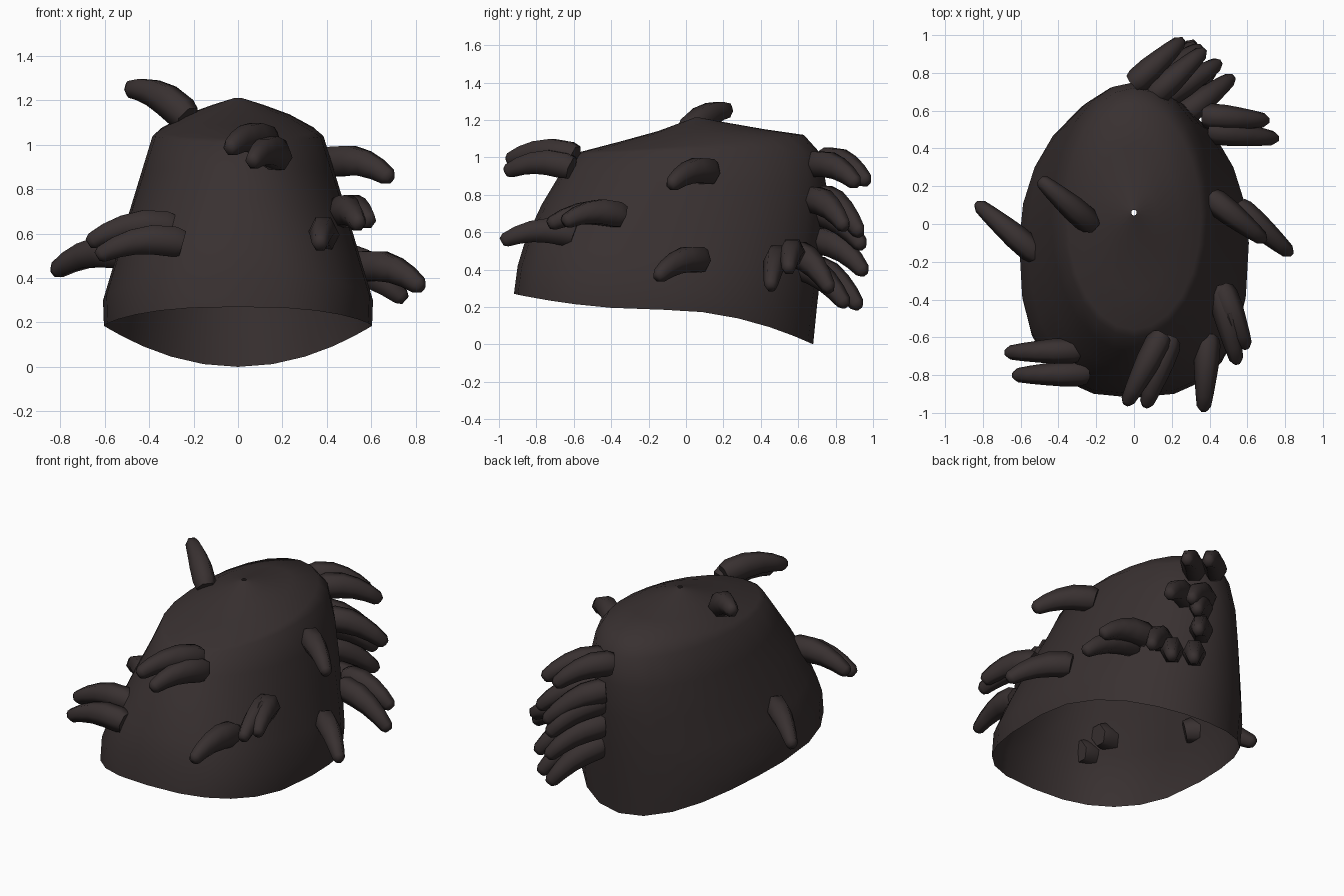
import bpy, bmesh, math
from mathutils import Vector

if "Cube" in bpy.data.objects:
    bpy.data.objects.remove(bpy.data.objects["Cube"])

mat = bpy.data.materials.new("dark_brown")
mat.diffuse_color = (0.040, 0.030, 0.030, 1)
mat.use_nodes = True
mat.node_tree.nodes["Principled BSDF"].inputs["Base Color"].default_value = mat.diffuse_color


def finish(bm, name, angle):
    bmesh.ops.recalc_face_normals(bm, faces=bm.faces)
    me = bpy.data.meshes.new(name)
    bm.to_mesh(me)
    bm.free()
    ob = bpy.data.objects.new(name, me)
    bpy.context.collection.objects.link(ob)
    me.materials.append(mat)
    bpy.ops.object.select_all(action='DESELECT')
    ob.select_set(True)
    bpy.context.view_layer.objects.active = ob
    bpy.ops.object.shade_smooth_by_angle(angle=math.radians(angle))
    return ob


def bridge(bm, a, b):
    n = len(a)
    for i in range(n):
        bm.faces.new((a[i], a[(i + 1) % n], b[(i + 1) % n], b[i]))


# Shell: tilted oval rings, open below and with a pinhole on top
# (front y, front z, back y, back z, half width, side z, front squareness, tilt curve)
RINGS = [
    (-.92, .27, .68, .00, .604, .185, 2.6, 1),
    (-.90, .42, .70, .20, .608, .30, 2.6, .7),
    (-.855, .57, .725, .42, .56, .46, 2.45, .4),
    (-.77, .75, .745, .65, .495, .68, 2.2, 0),
    (-.68, .90, .75, .85, .44, .86, 2.05, 0),
    (-.60, 1.01, .72, 1.02, .385, 1.04, 2, 0),
    (-.56, 1.03, .63, 1.12, .355, 1.065, 2, 0),
    (-.35, 1.085, .42, 1.15, .24, 1.13, 2, 0),
    (-.15, 1.14, .22, 1.185, .12, 1.175, 2, 0),
    (.045, 1.212, .075, 1.212, .014, 1.212, 2, 0),
]
bm = bmesh.new()
prev = None
for yf, zf, yb, zb, w, zs, p, bend in RINGS:
    ring = []
    for i in range(24):
        a = math.tau * i / 24
        s, c = math.sin(a), math.cos(a)   # c = 1 at the back
        if c < -.01:                      # squarer front half
            s = math.copysign(abs(s) ** (2 / p), s)
            c = -abs(c) ** (2 / p)
        y = (yf + yb) / 2 + c * (yb - yf) / 2
        tilt = c * (1 - bend) + c * abs(c) * bend
        z = zs + tilt * (zb - zf) / 2 + c * c * ((zf + zb) / 2 - zs)
        ring.append(bm.verts.new((w * s, y, z)))
    if prev:
        bridge(bm, prev, ring)
    prev = ring
finish(bm, "shell", 60)


# Tufts: six-sided tapering horns that arch upwards between base and tip
def tuft(name, base, tip, arch=.042):
    base, tip = Vector(base), Vector(tip)
    d = (tip - base).normalized()
    base = base - d * .03
    tip = tip + d * .025
    up = Vector((0, 0, 1))

    def path(t):
        return base.lerp(tip, t) + up * arch * 4 * t * (1 - t)

    bm = bmesh.new()
    prev = None
    for t, r in ((0, .062), (.1, .073), (.35, .071), (.58, .061),
                 (.78, .051), (.95, .040), (1, .024)):
        tan = (path(t + .02) - path(t - .02)).normalized()
        side = tan.cross(up).normalized()
        top = side.cross(tan)
        ring = [bm.verts.new(path(t) + r * (side * math.cos(a) * .94 + top * math.sin(a) * 1.08))
                for a in (math.tau * k / 6 for k in range(6))]
        if prev:
            bridge(bm, prev, ring)
        else:
            bm.faces.new(ring)
        prev = ring
    bm.faces.new(prev)
    finish(bm, name, 68)


TUFTS = {
    "crown_tuft": [((-.25, .02, 1.13), (-.48, .22, 1.24))],
    "left_tuft": [((-.54, -.14, .50), (-.81, .09, .43))],
    "front_left_tuft": [((-.32, -.67, .62), (-.65, -.68, .56)),
                        ((-.28, -.79, .55), (-.61, -.80, .50))],
    "front_tuft": [((.13, -.62, 1.00), (-.03, -.93, .98)),
                   ((.18, -.64, .94), (.07, -.94, .92))],
    "front_right_tuft": [((.39, -.63, .58), (.37, -.96, .55)),
                         ((.46, -.37, .68), (.54, -.71, .64)),
                         ((.48, -.37, .68), (.585, -.63, .65))],
    "right_tuft": [((.43, .12, .91), (.67, -.07, .85)),
                   ((.57, .07, .44), (.81, -.14, .36))],
    "back_right_tuft": [((.42, .49, .45), (.73, .455, .31)),
                        ((.40, .57, .48), (.68, .55, .40))],
    "back_tuft": [((.02, .76, .97), (.235, .955, .87)),
                  ((.13, .70, .95), (.35, .90, .86)),
                  ((.08, .74, .77), (.33, .92, .60)),
                  ((.19, .69, .76), (.43, .84, .63)),
                  ((.10, .73, .69), (.30, .93, .53)),
                  ((.10, .73, .54), (.30, .94, .39)),
                  ((.13, .70, .39), (.31, .91, .21)),
                  ((.24, .63, .40), (.42, .84, .22)),
                  ((.29, .60, .47), (.50, .76, .30))],
}
for part, ends in TUFTS.items():
    for i, (b, t) in enumerate(ends):
        tuft(f"{part}_{i + 1}", b, t)
